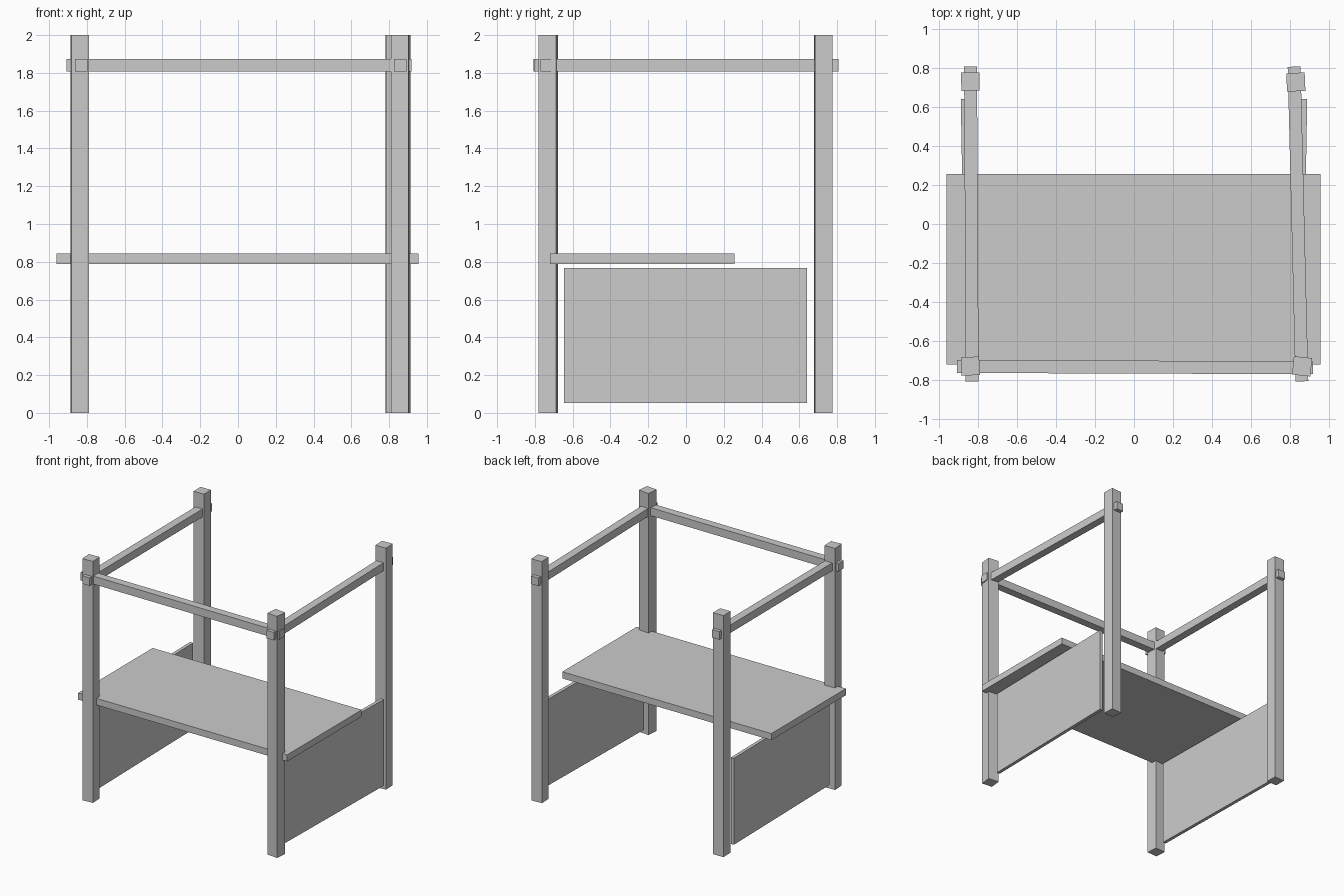
import bpy
from math import radians

if "Cube" in bpy.data.objects:
    bpy.data.objects.remove(bpy.data.objects["Cube"])


def box(name, center, size, turn=0.0):
    """Box of a given size, turned about the vertical axis (degrees)."""
    bpy.ops.mesh.primitive_cube_add(size=1, location=center)
    ob = bpy.context.object
    ob.name = name
    ob.scale = size
    bpy.ops.object.transform_apply(location=False, rotation=False, scale=True)
    ob.rotation_euler.z = radians(turn)
    return ob


# Four corner posts, each set slightly askew
for name, x, y, turn in (
    ("front_left_post", -0.838, -0.728, 3),
    ("front_right_post", 0.861, -0.729, -6),
    ("back_left_post", -0.838, 0.729, 1),
    ("back_right_post", 0.829, 0.727, 2.5),
):
    box(name, (x, y, 1.0), (0.094, 0.094, 2.0), turn)

# Upper rails: one across the front, one along each side
RAIL_Z, RAIL = 1.841, 0.066
box("front_rail", (0.005, -0.733, RAIL_Z), (1.825, RAIL, RAIL), -0.2)
box("left_rail", (-0.833, 0, RAIL_Z), (RAIL, 1.612, RAIL), 0.3)
box("right_rail", (0.84, 0, RAIL_Z), (RAIL, 1.612, RAIL), 1.4)

# Counter board
box("counter", (-0.003, -0.232, 0.817), (1.915, 0.975, 0.055))

# Side panels below the counter
for name, side in (("left_panel", -1), ("right_panel", 1)):
    box(name, (side * 0.862, -0.002, 0.409), (0.028, 1.285, 0.715), -side * 1.0)
